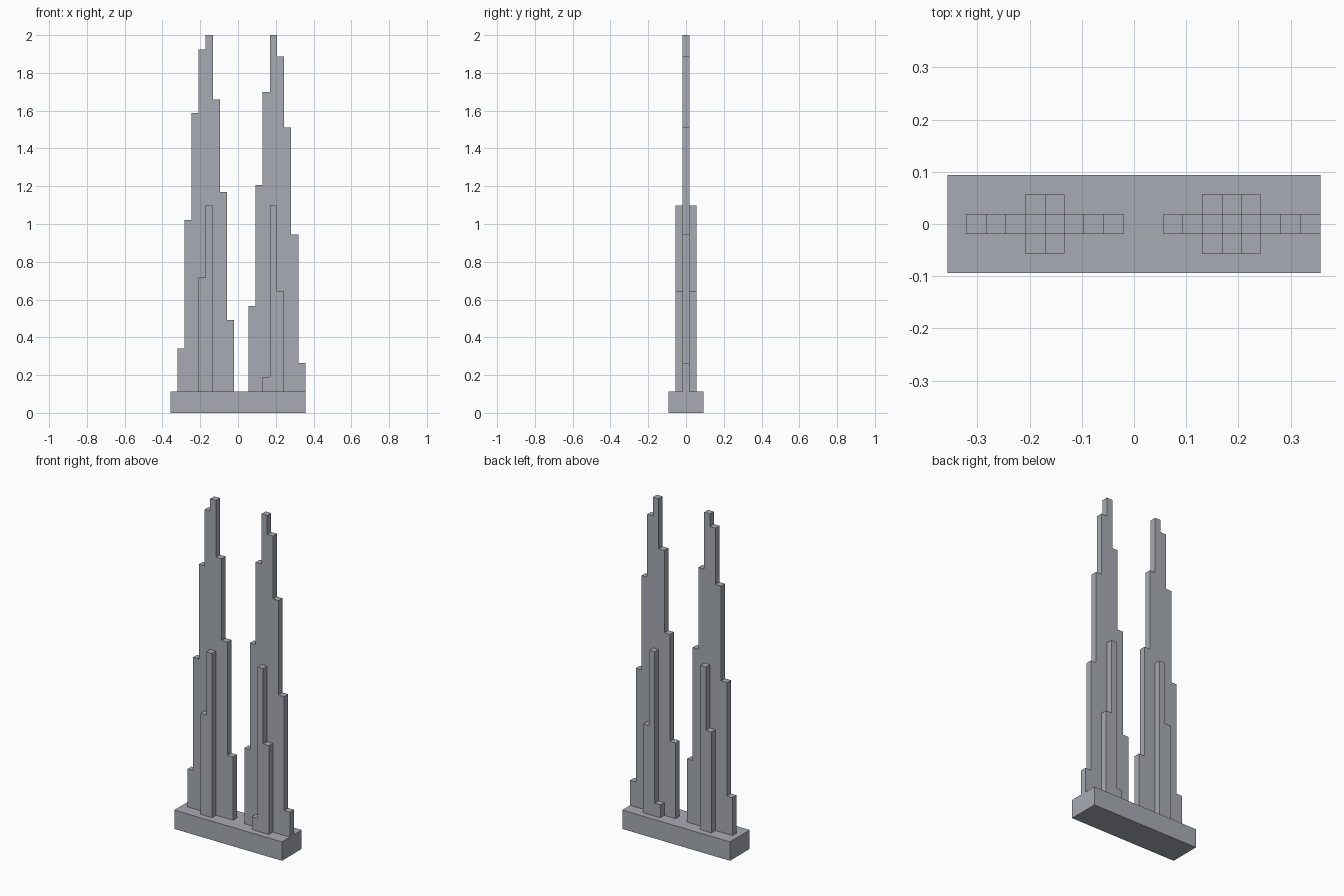
import bpy
import bmesh

cube = bpy.data.objects.get("Cube")
if cube:
    bpy.data.objects.remove(cube, do_unlink=True)

STEP = 0.0377          # width of one column
HALF_X = 0.357         # half length of the plinth
HALF_Y = 0.0935        # half depth of the plinth
BASE_Z = 0.113         # top of the plinth

stone = bpy.data.materials.new("cool_grey")
stone.use_nodes = True
colour = (0.39, 0.41, 0.45, 1)
stone.diffuse_color = colour
stone.node_tree.nodes["Principled BSDF"].inputs["Base Color"].default_value = colour


def extrude_profile(name, points, y0, y1):
    """Flat outline in x and z, pushed from y0 to y1."""
    bm = bmesh.new()
    face = bm.faces.new([bm.verts.new((x, y0, z)) for x, z in points])
    pushed = bmesh.ops.extrude_face_region(bm, geom=[face])["geom"]
    for v in pushed:
        if isinstance(v, bmesh.types.BMVert):
            v.co.y = y1
    bmesh.ops.recalc_face_normals(bm, faces=bm.faces)
    mesh = bpy.data.meshes.new(name)
    bm.to_mesh(mesh)
    bm.free()
    mesh.materials.append(stone)
    obj = bpy.data.objects.new(name, mesh)
    bpy.context.collection.objects.link(obj)
    return obj


def skyline(first, heights):
    """Stepped outline of adjoining columns, starting at a column number."""
    start = HALF_X - 18 * STEP + first * STEP
    points = [(start, BASE_Z)]
    for i, z in enumerate(heights):
        points += [(start + i * STEP, z), (start + (i + 1) * STEP, z)]
    points.append((start + len(heights) * STEP, BASE_Z))
    return points


# Plinth
extrude_profile("plinth", [(-HALF_X, 0), (HALF_X, 0), (HALF_X, BASE_Z), (-HALF_X, BASE_Z)],
                -HALF_Y, HALF_Y)

# Towers: thin stepped slabs
towers = {
    "right_tower": (0, [0.34, 1.02, 1.587, 1.925, 2.0, 1.66, 1.17, 0.492]),
    "left_tower": (10, [0.567, 1.207, 1.70, 2.0, 1.887, 1.51, 0.945, 0.263]),
}
for name, (first, heights) in towers.items():
    extrude_profile(name, skyline(first, heights), -STEP / 2, STEP / 2)

# Buttresses: shorter steps on the front, mirrored to the back
buttresses = {
    "right_buttresses": (3, [0.718, 1.097]),
    "left_buttresses": (12, [0.19, 1.097, 0.645]),
}
for name, (first, heights) in buttresses.items():
    obj = extrude_profile(name, skyline(first, heights), -1.5 * STEP, -STEP / 2)
    mirror = obj.modifiers.new("front_to_back", "MIRROR")
    mirror.use_axis = (False, True, False)
    mirror.use_mirror_merge = False
